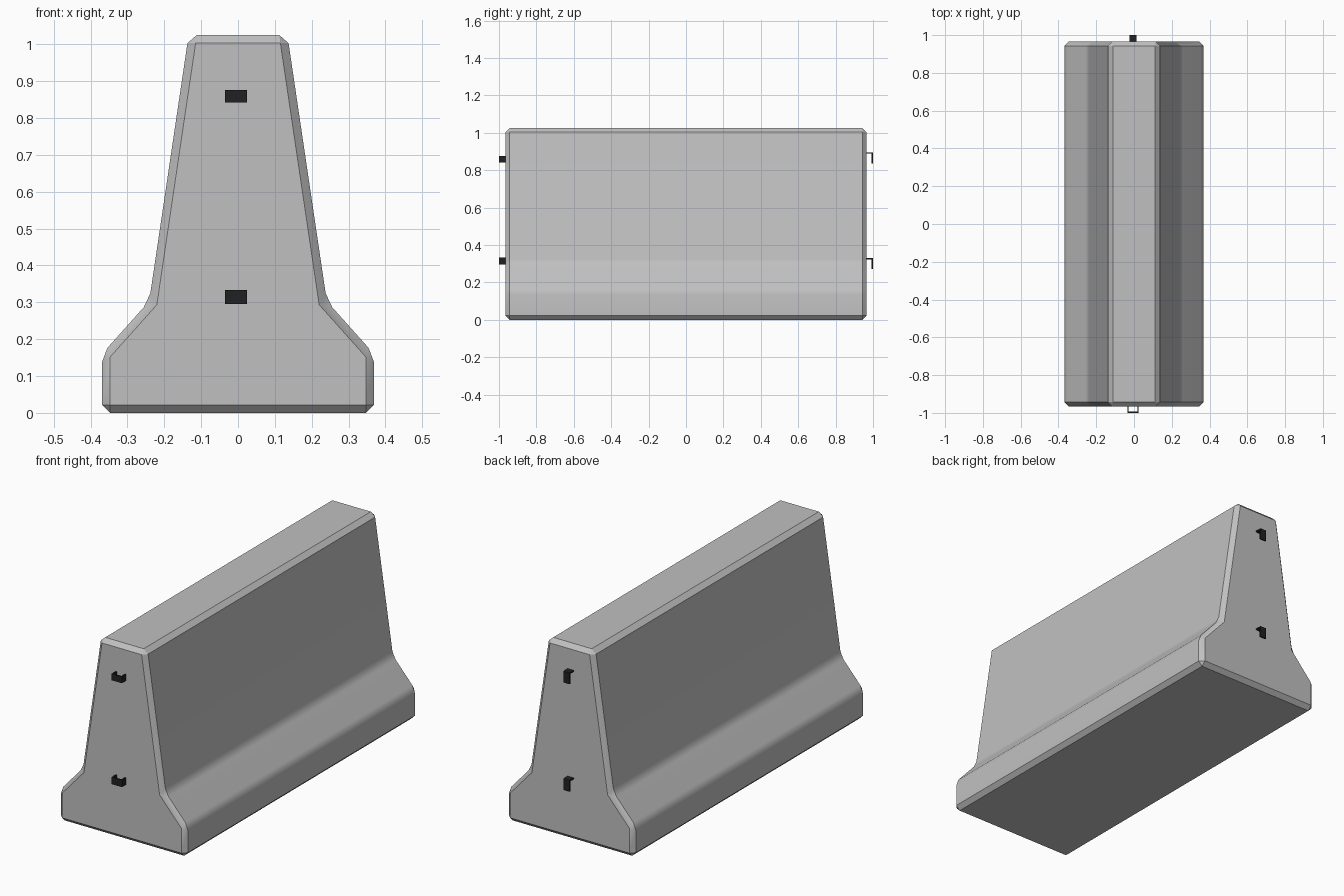
import bpy, bmesh, math

cube = bpy.data.objects.get("Cube")
if cube:
    bpy.data.objects.remove(cube, do_unlink=True)

END = 0.965      # end faces of the block
TIP = 1.0        # outer reach of the steel fittings
PLATE = 0.007    # steel thickness
OFF = -0.005     # fittings sit slightly off centre


def material(name, rgb):
    m = bpy.data.materials.new(name)
    m.use_nodes = True
    m.diffuse_color = (*rgb, 1)
    m.node_tree.nodes["Principled BSDF"].inputs["Base Color"].default_value = (*rgb, 1)
    return m


concrete = material("concrete grey", (0.53, 0.53, 0.53))
steel = material("black steel", (0.015, 0.015, 0.015))


def finish(name, bm, mat):
    bmesh.ops.recalc_face_normals(bm, faces=bm.faces)
    mesh = bpy.data.meshes.new(name)
    bm.to_mesh(mesh)
    bm.free()
    mesh.materials.append(mat)
    obj = bpy.data.objects.new(name, mesh)
    bpy.context.collection.objects.link(obj)
    return obj


def prism(bm, points, direction):
    """Close a planar outline and extrude it along a direction."""
    face = bm.faces.new([bm.verts.new(p) for p in points])
    moved = bmesh.ops.extrude_face_region(bm, geom=[face])["geom"]
    verts = [v for v in moved if isinstance(v, bmesh.types.BMVert)]
    bmesh.ops.translate(bm, verts=verts, vec=direction)


# Concrete block: mirrored section extruded along y, every edge chamfered
half = [(0.369, 0), (0.369, 0.16), (0.241, 0.303), (0.134, 1.025)]
section = half + [(-x, z) for x, z in reversed(half)]
bm = bmesh.new()
prism(bm, [(x, -END, z) for x, z in section], (0, 2 * END, 0))
bmesh.ops.bevel(bm, geom=bm.edges[:], offset=0.022, segments=1,
                affect='EDGES', profile=0.5)
barrier = finish("barrier_block", bm, concrete)
bpy.context.view_layer.objects.active = barrier
barrier.select_set(True)
bpy.ops.object.shade_smooth_by_angle(angle=math.radians(30))
weighted = barrier.modifiers.new("even_shading", 'WEIGHTED_NORMAL')
weighted.keep_sharp = True

# Front loops: U-shaped flat bars seen from above
for name, low, high in (("upper", 0.842, 0.876), ("lower", 0.296, 0.333)):
    w, t = 0.03, PLATE
    outline = [(-w, -END), (-w, -TIP), (w, -TIP), (w, -END),
               (w - t, -END), (w - t, t - TIP), (t - w, t - TIP), (t - w, -END)]
    bm = bmesh.new()
    prism(bm, [(x + OFF, y, low) for x, y in outline], (0, 0, high - low))
    finish(name + "_front_loop", bm, steel)

# Back hooks: plates that reach out and turn down
for name, top in (("upper", 0.896), ("lower", 0.331)):
    t, drop, width = PLATE, 0.06, 0.036
    outline = [(END, top), (TIP, top), (TIP, top - drop),
               (TIP - t, top - drop), (TIP - t, top - t), (END, top - t)]
    bm = bmesh.new()
    prism(bm, [(OFF - width / 2, y, z) for y, z in outline], (width, 0, 0))
    finish(name + "_back_hook", bm, steel)
